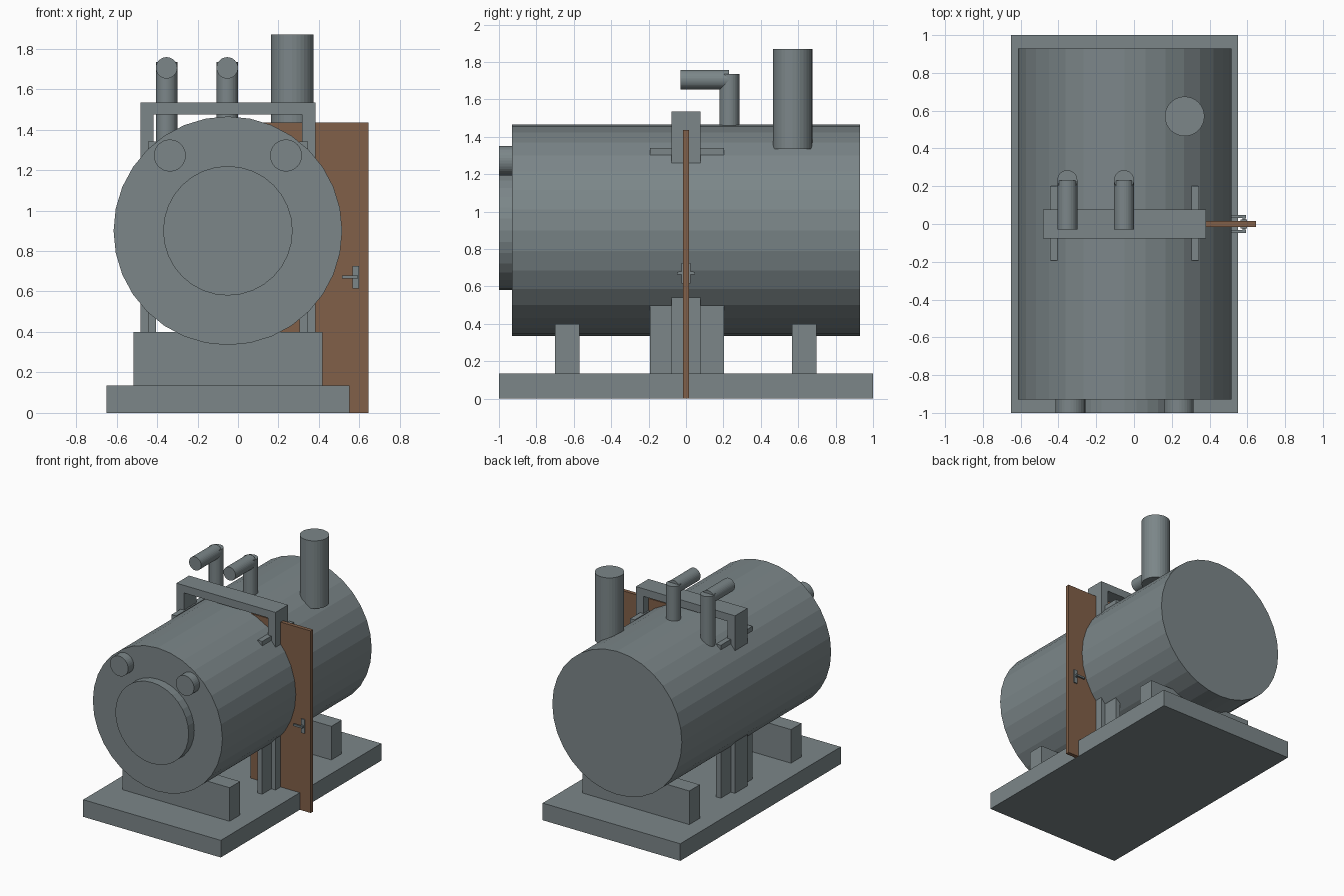
import bpy
import math

cube = bpy.data.objects.get("Cube")
if cube:
    bpy.data.objects.remove(cube, do_unlink=True)


def material(name, rgb):
    m = bpy.data.materials.new(name)
    m.use_nodes = True
    m.diffuse_color = (*rgb, 1)
    m.node_tree.nodes["Principled BSDF"].inputs["Base Color"].default_value = (*rgb, 1)
    return m


STEEL = material("grey_steel", (0.20, 0.24, 0.25))
BROWN = material("brown_door", (0.22, 0.115, 0.065))
MID = -0.05     # x of the tank axis
AXIS = 0.90     # height of the tank axis
FLOOR = 0.135   # top of the base


def box(name, x, y, z, mat=STEEL):
    """Block spanning the given (min, max) ranges."""
    ranges = (x, y, z)
    bpy.ops.mesh.primitive_cube_add(size=1, location=[(a + b) / 2 for a, b in ranges])
    ob = bpy.context.object
    ob.name = name
    ob.scale = [b - a for a, b in ranges]
    bpy.ops.object.transform_apply(location=False, rotation=False, scale=True)
    ob.data.materials.append(mat)
    return ob


def tube(name, radius, centre, span, along_y=False):
    """Solid cylinder: centre is (x, y), or (x, z) when it runs along y."""
    mid = sum(span) / 2
    loc = (centre[0], mid, centre[1]) if along_y else (*centre, mid)
    rot = (math.pi / 2, 0, 0) if along_y else (0, 0, 0)
    bpy.ops.mesh.primitive_cylinder_add(vertices=32, radius=radius,
                                        depth=span[1] - span[0], location=loc, rotation=rot)
    ob = bpy.context.object
    ob.name = name
    ob.data.materials.append(STEEL)
    return ob


# Base and saddles
box("base", (-0.65, 0.55), (-1, 1), (0, FLOOR))
for name, y in (("front", -0.635), ("back", 0.632)):
    box(name + "_saddle", (-0.517, 0.417), (y - 0.065, y + 0.065), (FLOOR, 0.4))

# Tank with its front hatch and ports
tube("tank", 0.565, (MID, AXIS), (-0.93, 0.93), True)
tube("front_hatch", 0.32, (MID, AXIS), (-1, -0.92), True)
for name, s in (("right", -1), ("left", 1)):
    tube(name + "_port", 0.079, (MID + s * 0.287, 1.272), (-1, -0.92), True)

# Door frame: posts, side plates and lintel
for name, s in (("right", -1), ("left", 1)):
    def across(a, b):
        return sorted((MID + s * a, MID + s * b))
    box(name + "_post", across(0.367, 0.432), (-0.078, 0.078), (FLOOR, 1.475))
    box(name + "_side_plate", across(0.355, 0.395), (-0.192, 0.202), (FLOOR, 1.34))
box("lintel", (MID - 0.432, MID + 0.432), (-0.078, 0.078), (1.475, 1.535))

# Door and handles on both of its faces
box("door", (0.12, 0.645), (-0.015, 0.015), (0, 1.435), BROWN)
for name, s in (("front", -1), ("back", 1)):
    def out(a, b):
        return sorted((s * a, s * b))
    box(name + "_handle_plate", (0.565, 0.597), out(0.014, 0.024), (0.615, 0.725))
    box(name + "_handle_stem", (0.575, 0.59), out(0.02, 0.04), (0.663, 0.679))
    box(name + "_handle_lever", (0.513, 0.593), out(0.033, 0.047), (0.664, 0.678))

# Bent vent pipes
for name, x in (("right", -0.353), ("middle", -0.053)):
    tube(name + "_vent_riser", 0.053, (x, 0.232), (1.3, 1.735))
    tube(name + "_vent_outlet", 0.053, (x, 1.705), (-0.03, 0.23), True)

# Chimney
tube("chimney", 0.105, (0.268, 0.57), (1.335, 1.87))
